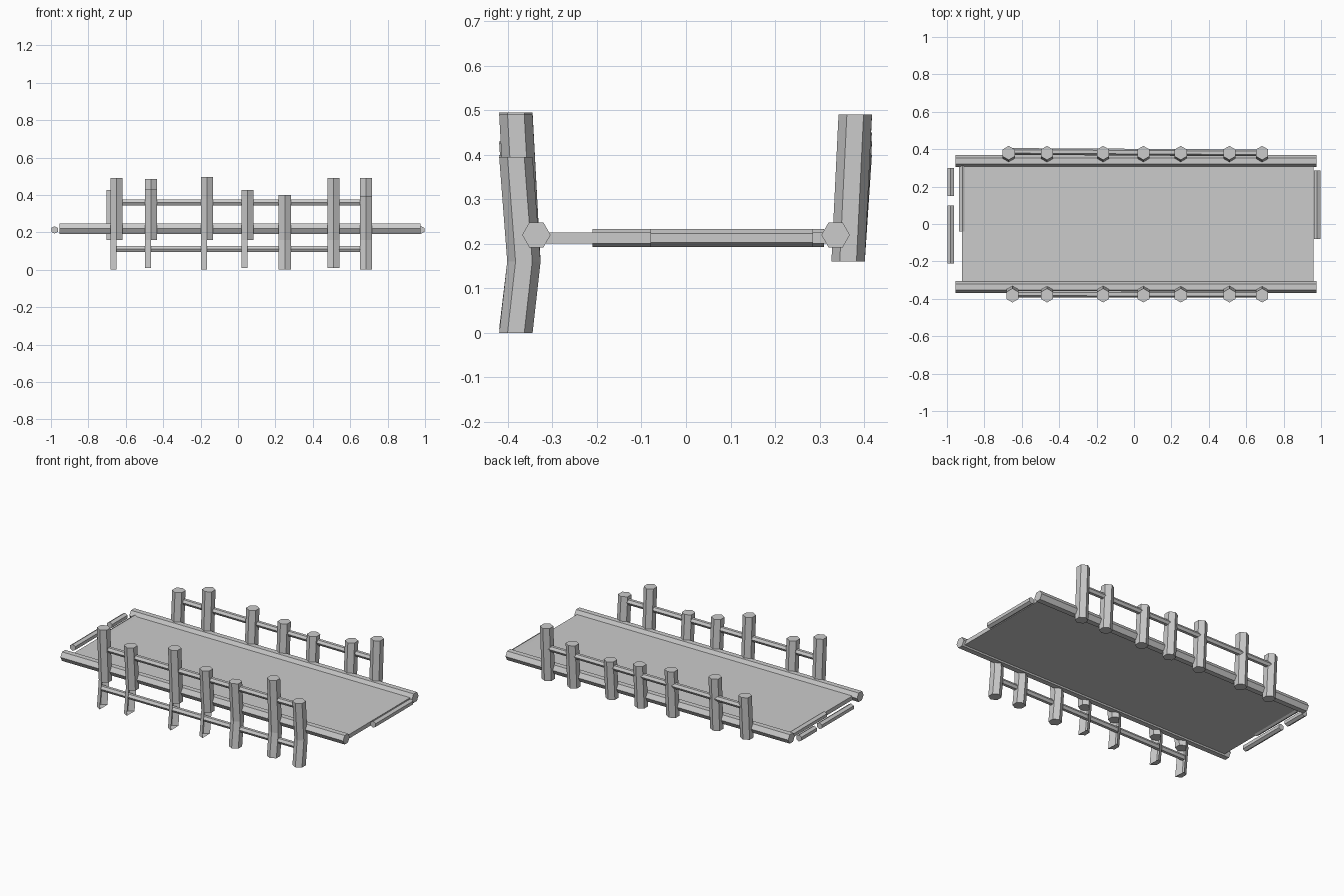
import bpy, bmesh, math
from mathutils import Vector

cube = bpy.data.objects.get("Cube")
if cube:
    bpy.data.objects.remove(cube, do_unlink=True)

grey = bpy.data.materials.new("weathered_grey")
grey.use_nodes = True
grey.diffuse_color = (0.6, 0.6, 0.6, 1)
grey.node_tree.nodes["Principled BSDF"].inputs["Base Color"].default_value = (0.6, 0.6, 0.6, 1)


def add_object(name, bm):
    bmesh.ops.recalc_face_normals(bm, faces=bm.faces)
    mesh = bpy.data.meshes.new(name)
    bm.to_mesh(mesh)
    bm.free()
    mesh.materials.append(grey)
    obj = bpy.data.objects.new(name, mesh)
    bpy.context.collection.objects.link(obj)
    return obj


def log(name, start, end, radius, across, half=False):
    """Six-sided log with a corner pointing along 'across'; half keeps its -x shell."""
    start, end, across = Vector(start), Vector(end), Vector(across)
    other = across.cross(end - start).normalized()
    if other.x > 0 and half:
        other.negate()
    count = 4 if half else 6
    bm = bmesh.new()
    rings = []
    for centre in (start, end):
        ring = []
        for i in range(count):
            a = i * math.pi / 3
            ring.append(bm.verts.new(centre + radius * (across * math.cos(a) + other * math.sin(a))))
        rings.append(ring)
    low, high = rings
    for i in range(count - 1 if half else count):
        j = (i + 1) % count
        bm.faces.new((low[i], low[j], high[j], high[i]))
    bm.faces.new(low[::-1])
    bm.faces.new(high)
    return add_object(name, bm)


Y, Z = (0, 1, 0), (0, 0, 1)

# Deck slab
bm = bmesh.new()
bmesh.ops.create_cube(bm, size=1)
for v in bm.verts:
    v.co = Vector((0.02 + v.co.x * 1.88, v.co.y * 0.63, 0.213 + v.co.z * 0.025))
add_object("deck", bm)

# Long beams along both sides
for side, label in ((-1, "front"), (1, "back")):
    log(label + "_beam", (-0.955, side * 0.336, 0.22), (0.975, side * 0.336, 0.22), 0.032, Y)

# Railing posts lean outward: x position, front height, back height
posts = [(-0.65, 0.49, 0.425), (-0.465, 0.43, 0.485), (-0.165, 0.495, 0.45),
         (0.05, 0.425, 0.425), (0.25, 0.4, 0.4), (0.51, 0.49, 0.43), (0.685, 0.395, 0.49)]
for n, (x, front, back) in enumerate(posts):
    log(f"front_post_{n}", (x, -0.364, 0.16), (x, -0.382, front), 0.0375, Y)
    bx = x - 0.02 if n == 0 else x
    log(f"back_post_{n}", (bx, 0.364, 0.16), (bx, 0.38, back), 0.0375, Y)
    # Lower legs under the front railing, split on the first four
    log(f"front_leg_{n}", (x, -0.382, 0.01 if n % 2 else 0), (x, -0.364, 0.16),
        0.0375, Y, half=n < 4)

# Railing rails
log("front_rail", (-0.67, -0.374, 0.36), (0.69, -0.376, 0.36), 0.018, Y)
log("back_rail", (-0.68, 0.388, 0.36), (0.69, 0.38, 0.36), 0.018, Y)
log("front_lower_rail", (-0.67, -0.372, 0.11), (0.69, -0.372, 0.11), 0.018, Y)

# Loose logs lying across both ends
for name, x, y0, y1 in (("right_end_log_long", -0.981, -0.21, 0.1),
                        ("right_end_log_short", -0.981, 0.15, 0.3),
                        ("right_inner_log", -0.918, -0.04, 0.31),
                        ("left_end_log", 0.979, -0.08, 0.285)):
    log(name, (x, y0, 0.213), (x, y1, 0.213), 0.02, Z)
